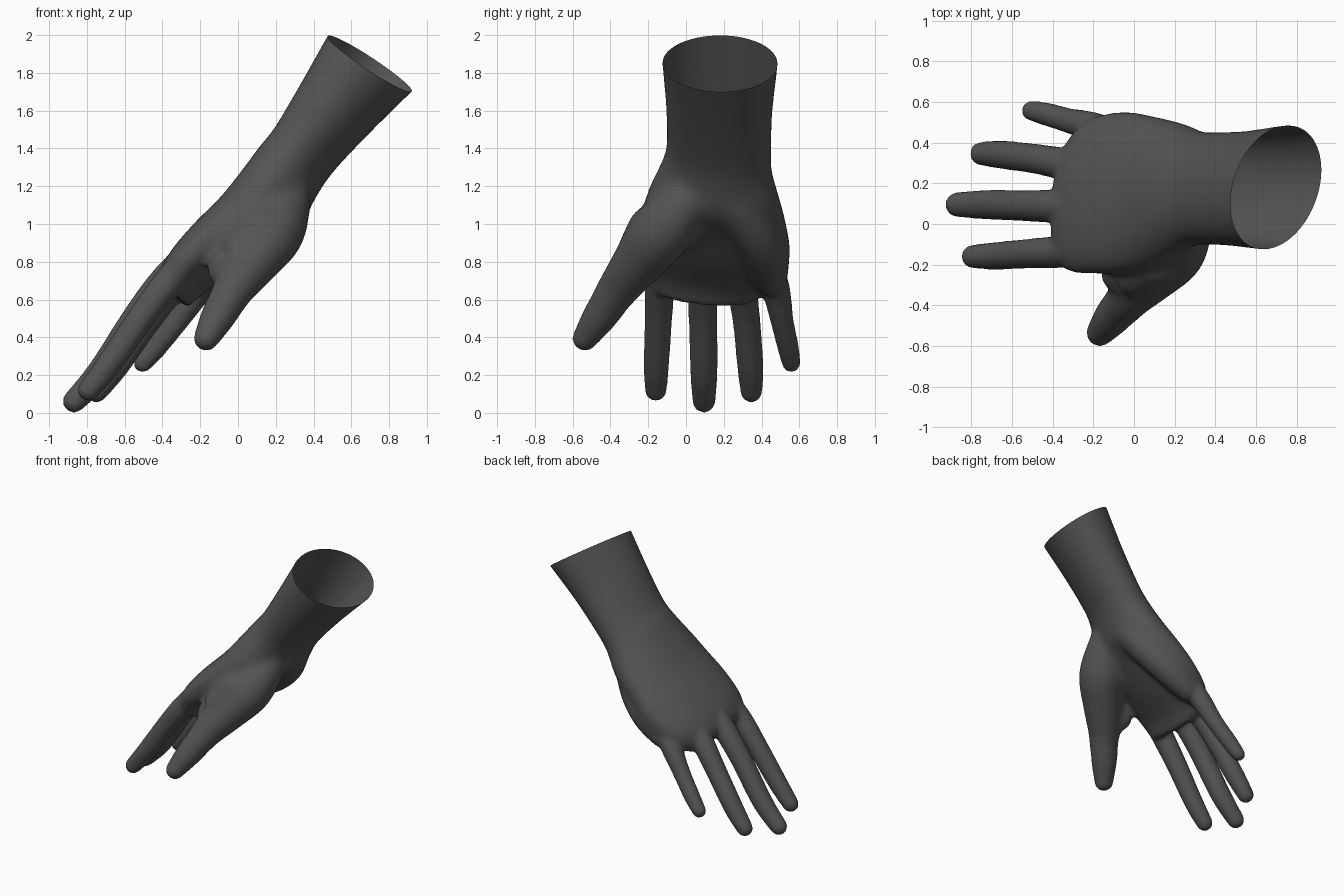
import bpy, bmesh
from math import cos, sin, pi, copysign
from mathutils import Vector

cube = bpy.data.objects.get("Cube")
if cube:
    bpy.data.objects.remove(cube)

skin = bpy.data.materials.new("dark_grey")
skin.use_nodes = True
grey = (0.09, 0.09, 0.09, 1)
skin.diffuse_color = grey
skin.node_tree.nodes["Principled BSDF"].inputs["Base Color"].default_value = grey

SIDES = 32
bm = bmesh.new()


def smooth_rows(rows, steps=5):
    """Catmull-Rom interpolation of equal-length number rows."""
    out = []
    for i in range(len(rows) - 1):
        a, b = rows[max(i - 1, 0)], rows[i]
        c, d = rows[i + 1], rows[min(i + 2, len(rows) - 1)]
        for s in range(steps):
            t = s / steps
            out.append([0.5 * (2 * q + (r - p) * t + (2 * p - 5 * q + 4 * r - u) * t * t
                               + (3 * q - p - 3 * r + u) * t ** 3)
                        for p, q, r, u in zip(a, b, c, d)])
    return out + [list(rows[-1])]


def loft(rings):
    """Closed skin through a list of rings."""
    loops = [[bm.verts.new(p) for p in ring] for ring in rings]
    faces = [bm.faces.new(loops[0][::-1]), bm.faces.new(loops[-1])]
    for a, b in zip(loops, loops[1:]):
        for i in range(SIDES):
            j = (i + 1) % SIDES
            faces.append(bm.faces.new((a[i], a[j], b[j], b[i])))
    bmesh.ops.recalc_face_normals(bm, faces=faces)


def digit(*rows):
    """Round tapering limb through (x, y, z, radius) rows with ball ends."""
    path = smooth_rows(rows)
    pts = [Vector(p[:3]) for p in path]
    rings = []
    for i, p in enumerate(pts):
        tangent = pts[min(i + 1, len(pts) - 1)] - pts[max(i - 1, 0)]
        u = tangent.cross(Vector((1, 0, 1))).normalized()
        v = tangent.cross(u).normalized()
        r = path[i][3]
        rings.append([p + r * (u * cos(2 * pi * k / SIDES) + v * sin(2 * pi * k / SIDES))
                      for k in range(SIDES)])
    loft(rings)
    for p, row in ((pts[0], path[0]), (pts[-1], path[-1])):
        ball = bmesh.ops.create_icosphere(bm, subdivisions=3, radius=row[3])
        bmesh.ops.translate(bm, vec=p, verts=ball["verts"])


def fuse(iterations):
    """Replace the working parts by one softened skin."""
    mesh = bpy.data.meshes.new("parts")
    bm.to_mesh(mesh)
    parts = bpy.data.objects.new("parts", mesh)
    bpy.context.collection.objects.link(parts)
    remesh = parts.modifiers.new("fuse", "REMESH")
    remesh.mode = "VOXEL"
    remesh.voxel_size = 0.014
    soften = parts.modifiers.new("soften", "SMOOTH")
    soften.factor = 0.5
    soften.iterations = iterations
    graph = bpy.context.evaluated_depsgraph_get()
    fused = bpy.data.meshes.new_from_object(parts.evaluated_get(graph))
    bpy.data.objects.remove(parts)
    bpy.data.meshes.remove(mesh)
    bm.clear()
    bm.from_mesh(fused)
    bpy.data.meshes.remove(fused)


def power(v, n):
    return copysign(abs(v) ** (2 / n), v)


# Forearm and palm: back edge x z, palm edge x z, y range, squareness, tilt
sections = [
    (.57, 2.16, 1.06, 1.84, -.14, .50, 2, .05),
    (.48, 2.0, .915, 1.70, -.13, .485, 2, .05),
    (.34, 1.75, .70, 1.49, -.11, .46, 2, .05),
    (.20, 1.51, .51, 1.29, -.105, .455, 2, .05),
    (.12, 1.41, .43, 1.18, -.13, .46, 2, .05),
    (.01, 1.26, .34, 1.04, -.20, .50, 2.1, .05),
    (-.095, 1.13, .18, .92, -.235, .535, 2.1, .05),
    (-.22, 1.0, .0, .77, -.25, .555, 2.1, .06),
    (-.35, .85, -.18, .65, -.245, .51, 2.1, .05),
    (-.42, .73, -.27, .55, -.20, .39, 2.1, .03),
]
rings = []
for bx, bz, px, pz, y0, y1, n, tilt in smooth_rows(sections):
    back = Vector((bx - px, 0, bz - pz)) / 2
    middle = Vector((bx + px, y0 + y1, bz + pz)) / 2
    ring = []
    for k in range(SIDES):
        c, s = power(cos(2 * pi * k / SIDES), n), power(sin(2 * pi * k / SIDES), n)
        ring.append(middle + back * c - back.normalized() * tilt * s
                    + Vector((0, s * (y1 - y0) / 2, 0)))
    rings.append(ring)
loft(rings)
# Fleshy thumb base, thumb web and heel of the palm
digit((.25, .0, 1.12, .14), (.19, -.13, .96, .165), (.09, -.245, .81, .14),
      (-.015, -.35, .67, .115), (-.07, -.42, .57, .10))
digit((.12, -.19, .98, .12), (.0, -.26, .84, .105), (-.09, -.25, .75, .08))
digit((.26, .28, 1.11, .13), (.16, .37, .95, .125), (.02, .43, .81, .115),
      (-.12, .45, .70, .09))
fuse(35)

# Index, middle, ring and little fingers
digit((-.22, -.10, .86, .07), (-.355, -.135, .71, .08), (-.505, -.145, .515, .074),
      (-.685, -.157, .255, .068), (-.792, -.16, .12, .059))
digit((-.23, .07, .87, .07), (-.375, .085, .715, .082), (-.53, .09, .515, .077),
      (-.725, .095, .22, .073), (-.868, .095, .061, .062))
digit((-.20, .25, .84, .07), (-.33, .29, .69, .08), (-.48, .32, .49, .074),
      (-.645, .34, .25, .07), (-.75, .346, .112, .059))
digit((-.07, .42, .81, .08), (-.20, .475, .66, .076), (-.32, .508, .49, .062),
      (-.43, .54, .35, .058), (-.505, .557, .262, .05))
# Thumb
digit((.03, -.30, .74, .09), (-.02, -.355, .66, .10), (-.10, -.45, .52, .093),
      (-.168, -.535, .395, .068))
fuse(12)

# Cut the forearm open
bmesh.ops.bisect_plane(bm, geom=bm.verts[:] + bm.edges[:] + bm.faces[:],
                       plane_co=(.695, .178, 1.85), plane_no=(.57, -.11, .82),
                       clear_outer=True)
for f in bm.faces:
    f.smooth = True
    f.material_index = 0
hand_mesh = bpy.data.meshes.new("hand")
bm.to_mesh(hand_mesh)
bm.free()
hand_mesh.materials.append(skin)
hand = bpy.data.objects.new("hand", hand_mesh)
bpy.context.collection.objects.link(hand)
